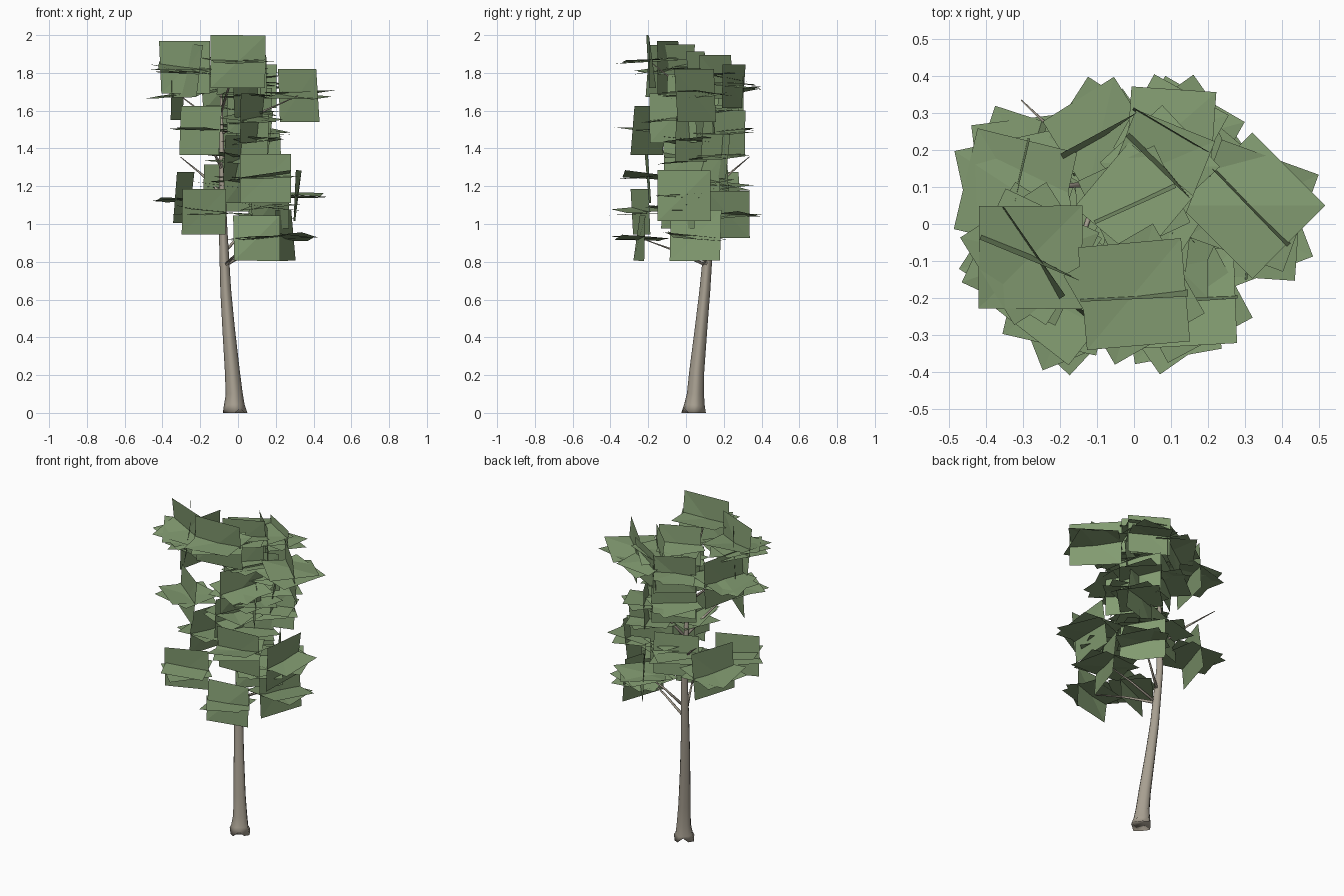
import bpy, bmesh, random
from math import radians, sin, cos, pi
from mathutils import Vector, Matrix, Euler

random.seed(11)
cube = bpy.data.objects.get("Cube")
if cube:
    bpy.data.objects.remove(cube)


def material(name, rgb):
    m = bpy.data.materials.new(name)
    m.use_nodes = True
    m.diffuse_color = (*rgb, 1)
    m.node_tree.nodes["Principled BSDF"].inputs["Base Color"].default_value = (*rgb, 1)
    return m


LEAF = material("leaf green", (0.225, 0.33, 0.165))
BARK = material("pale bark", (0.385, 0.345, 0.28))


def make_object(name, bm, mat, smooth=False):
    mesh = bpy.data.meshes.new(name)
    bm.to_mesh(mesh)
    bm.free()
    mesh.materials.append(mat)
    for polygon in mesh.polygons:
        polygon.use_smooth = smooth
    ob = bpy.data.objects.new(name, mesh)
    bpy.context.collection.objects.link(ob)


def tube(name, path, sides, lobes=0.0):
    """Loft rings along a path of (x, y, z, radius)."""
    bm = bmesh.new()
    rings = []
    points = [Vector(p[:3]) for p in path]
    for i, p in enumerate(path):
        axis = points[min(i + 1, len(points) - 1)] - points[max(i - 1, 0)]
        turn = Vector((0, 0, 1)).rotation_difference(axis)
        ring = []
        for k in range(sides):
            angle = 2 * pi * k / sides
            r = p[3] * (1 + lobes * cos(4 * angle))
            offset = Vector((r * cos(angle), r * sin(angle), 0))
            ring.append(bm.verts.new(points[i] + turn @ offset))
        rings.append(ring)
    for low, high in zip(rings, rings[1:]):
        for k in range(sides):
            n = (k + 1) % sides
            bm.faces.new((low[k], low[n], high[n], high[k]))
    bm.faces.new(rings[-1])
    bm.faces.new(rings[0][::-1])
    # Uneven root edge
    if lobes:
        for k, vert in enumerate(rings[0]):
            vert.co.z = 0.025 * (k % 3 == 1)
    make_object(name, bm, BARK, True)


# Leaning trunk with a flared foot
trunk = [(-0.015, 0.04, 0.01, 0.06), (-0.02, 0.045, 0.04, 0.05), (-0.02, 0.05, 0.1, 0.041),
         (-0.03, 0.057, 0.22, 0.036), (-0.05, 0.08, 0.45, 0.03), (-0.065, 0.1, 0.65, 0.026),
         (-0.08, 0.128, 1.0, 0.02), (-0.085, 0.12, 1.3, 0.014), (-0.09, 0.1, 1.78, 0.003)]
tube("trunk", trunk, sides=12, lobes=0.1)


def trunk_at(z):
    for a, b in zip(trunk, trunk[1:]):
        if a[2] <= z <= b[2]:
            return Vector(a[:3]).lerp(Vector(b[:3]), (z - a[2]) / (b[2] - a[2]))


def branch(name, tip):
    """Thin limb rising from the trunk to a point in the crown."""
    tip = Vector(tip)
    root = trunk_at(max(0.78, min(tip.z - 0.2, 1.6)))
    middle = root.lerp(tip, 0.5) + Vector((0, 0, 0.01))
    tube(name, [(*root, 0.009), (*middle, 0.006), (*tip, 0.002)], sides=5)


def add_card(bm, center, rotation, width, height):
    """Leaf card: two triangles with opposite corners slightly lifted."""
    matrix = Matrix.Translation(center) @ rotation.to_matrix().to_4x4()
    lift = random.uniform(-0.008, 0.008)
    a, b, c, d = [bm.verts.new(matrix @ Vector((x * width / 2, y * height / 2, x * y * lift)))
                  for x, y in ((-1, -1), (1, -1), (1, 1), (-1, 1))]
    bm.faces.new((a, b, c))
    bm.faces.new((a, c, d))


def cluster(name, center, yaw, size):
    """One upright card crossed by two nearly level cards."""
    bm = bmesh.new()
    tilt = random.choice((-1, 1)) * random.uniform(2, 6)
    upright = Euler((radians(90 + tilt), 0, radians(yaw)))
    add_card(bm, center, upright, size * 1.04, size)
    for turn in (0, 25):
        level = Euler((radians(random.uniform(-7, 7)), radians(random.uniform(-7, 7)),
                       radians(yaw + turn)))
        drop = Vector((0, 0, random.uniform(-0.015, 0.015)))
        add_card(bm, Vector(center) + drop, level, size, size)
    make_object(name, bm, LEAF)


def foliage(zone, size, spots, limbs=()):
    """Clusters at (x, y, z, yaw); limbs lists the spots that a branch reaches."""
    for i, (x, y, z, yaw) in enumerate(spots):
        cluster(f"leaves_{zone}_{i}", (x, y, z), yaw, size)
        if i in limbs:
            branch(f"branch_{zone}_{i}", (x, y, z))


foliage("top_front", 0.28, [(0, -0.19, 1.86, 5), (-0.28, -0.09, 1.83, -25),
                            (-0.28, -0.08, 1.81, -58)], limbs=[0])
foliage("top_side", 0.28, [(0.32, 0.05, 1.68, -45), (-0.32, 0.09, 1.69, 77)], limbs=[0, 1])
foliage("top_back", 0.23, [(-0.09, 0.24, 1.71, 32), (0.1, 0.25, 1.73, -29),
                           (0.07, 0.16, 1.78, -47), (0, 0.06, 1.8, 25), (0.04, 0, 1.68, 58)])
foliage("middle_front", 0.26, [(-0.2, -0.2, 1.495, -38), (0.145, -0.2, 1.24, 3),
                               (0.07, -0.07, 1.56, 65)], limbs=[0])
foliage("middle_core", 0.24, [(0.08, 0.04, 1.45, -50), (-0.03, 0, 1.35, 70),
                              (0.02, 0.1, 1.23, 40), (0.06, 0.1, 1.6, 20)])
foliage("middle_back", 0.24, [(0.12, 0.2, 1.48, -65), (-0.06, 0.2, 1.51, 35),
                              (0.11, 0.18, 1.36, 20)], limbs=[0])
foliage("lower_front", 0.24, [(-0.18, -0.24, 1.065, 22), (0.1, -0.24, 0.925, 10)], limbs=[1])
foliage("lower_side", 0.27, [(0.31, -0.01, 1.15, 86), (0.25, 0.05, 0.94, 72),
                             (-0.29, 0.15, 1.14, 72)], limbs=[1])
foliage("lower_back", 0.25, [(0.13, 0.23, 1.05, -55), (-0.06, 0.18, 1.19, 20),
                             (0.17, -0.04, 1.1, 40)], limbs=[0])

# Bare twig poking out at the back
branch("bare_twig", (-0.305, 0.335, 1.355))
